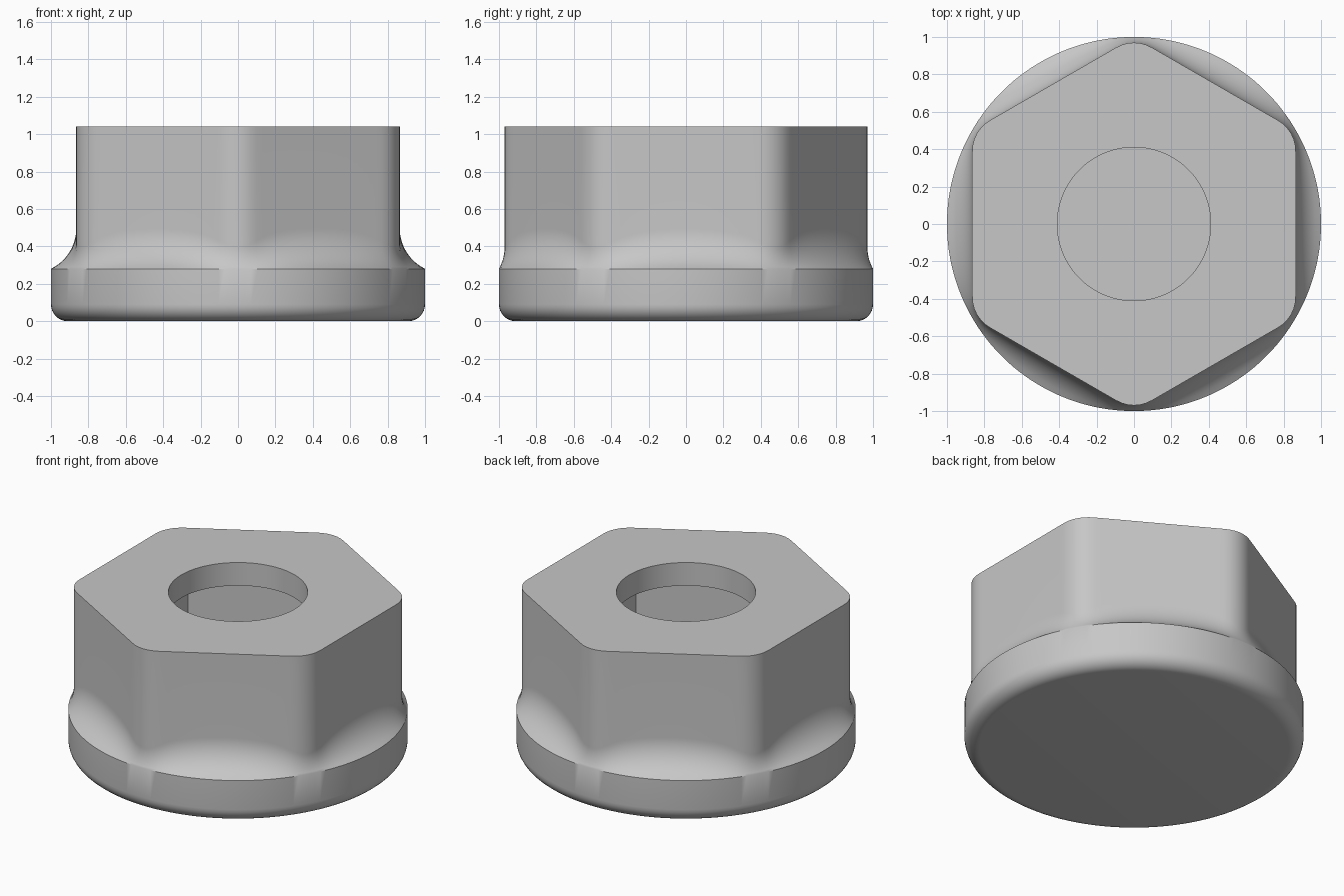
import bpy, bmesh
from math import pi, sin, cos, sqrt, radians

SEG = 180                 # samples around the axis, a multiple of 12
APOTHEM = 0.865           # hexagon centre to flat
CORNER = 0.187            # hexagon corner rounding
TOP = 1.04
FLANGE_TOP = 0.28
FLANGE_ROUND = 0.09
FILLET = 0.24             # concave blend between hexagon and flange


def from_flat(a):
    """Angle from the nearest flat's normal, 0 to 30 degrees."""
    a = a % (pi / 3)
    return min(a, pi / 3 - a)


def hexagon(a, apothem):
    return apothem / cos(from_flat(a))


def round_hexagon(a):
    p = from_flat(a)
    c = (APOTHEM - CORNER) / cos(pi / 6)
    if APOTHEM * sin(p) / cos(p) < c * sin(pi / 6):
        return hexagon(a, APOTHEM)
    q = pi / 6 - p
    return c * cos(q) + sqrt(CORNER ** 2 - (c * sin(q)) ** 2)


def fillet_point(a, t):
    """Radius and height on the blend; t runs from flange rim (0) to hexagon (1)."""
    r = round_hexagon(a)
    start = (FILLET - (1 - r)) / FILLET
    sweep = sqrt(1 - start ** 2)
    h = FILLET * sweep
    u = sweep * (1 - t)
    return r + FILLET * (1 - sqrt(1 - u * u)), FLANGE_TOP + h - FILLET * u


# Material
steel = bpy.data.materials.new("steel grey")
steel.use_nodes = True
grey = (0.57, 0.57, 0.57, 1)
steel.diffuse_color = grey
steel.node_tree.nodes["Principled BSDF"].inputs["Base Color"].default_value = grey

default = bpy.data.objects.get("Cube")
if default:
    bpy.data.objects.remove(default, do_unlink=True)

# Each section gives (radius, height) as a function of angle
sections = []
# rounded lower rim of the flange
for i in range(9):
    b = radians(90 * i / 8)
    sections.append(lambda a, b=b: (1 - FLANGE_ROUND * (1 - sin(b)),
                                    FLANGE_ROUND * (1 - cos(b))))
# scalloped blend up to the hexagon
for i in range(13):
    sections.append(lambda a, t=i / 12: fillet_point(a, t))
# hexagon wall, bore, and wider hexagonal pocket below the bore
sections += [
    lambda a: (round_hexagon(a), TOP),
    lambda a: (0.41, TOP),
    lambda a: (0.41, TOP - 0.15),
    lambda a: (hexagon(a, 0.605), TOP - 0.15),
    lambda a: (hexagon(a, 0.605), 0.25),
]

# Loft the sections into one closed shell
bm = bmesh.new()
rings = []
for section in sections:
    ring = []
    for k in range(SEG):
        a = 2 * pi * k / SEG
        r, z = section(a)
        ring.append(bm.verts.new((r * cos(a), r * sin(a), z)))
    rings.append(ring)
for low, high in zip(rings, rings[1:]):
    for k in range(SEG):
        n = (k + 1) % SEG
        bm.faces.new((low[k], low[n], high[n], high[k]))
bm.faces.new(rings[0][::-1])      # underside
bm.faces.new(rings[-1])           # pocket floor
bmesh.ops.recalc_face_normals(bm, faces=bm.faces)

mesh = bpy.data.meshes.new("flange_nut")
bm.to_mesh(mesh)
bm.free()
mesh.materials.append(steel)
nut = bpy.data.objects.new("flange_nut", mesh)
bpy.context.collection.objects.link(nut)

bpy.ops.object.select_all(action='DESELECT')
nut.select_set(True)
bpy.context.view_layer.objects.active = nut
bpy.ops.object.shade_smooth_by_angle(angle=radians(32))
